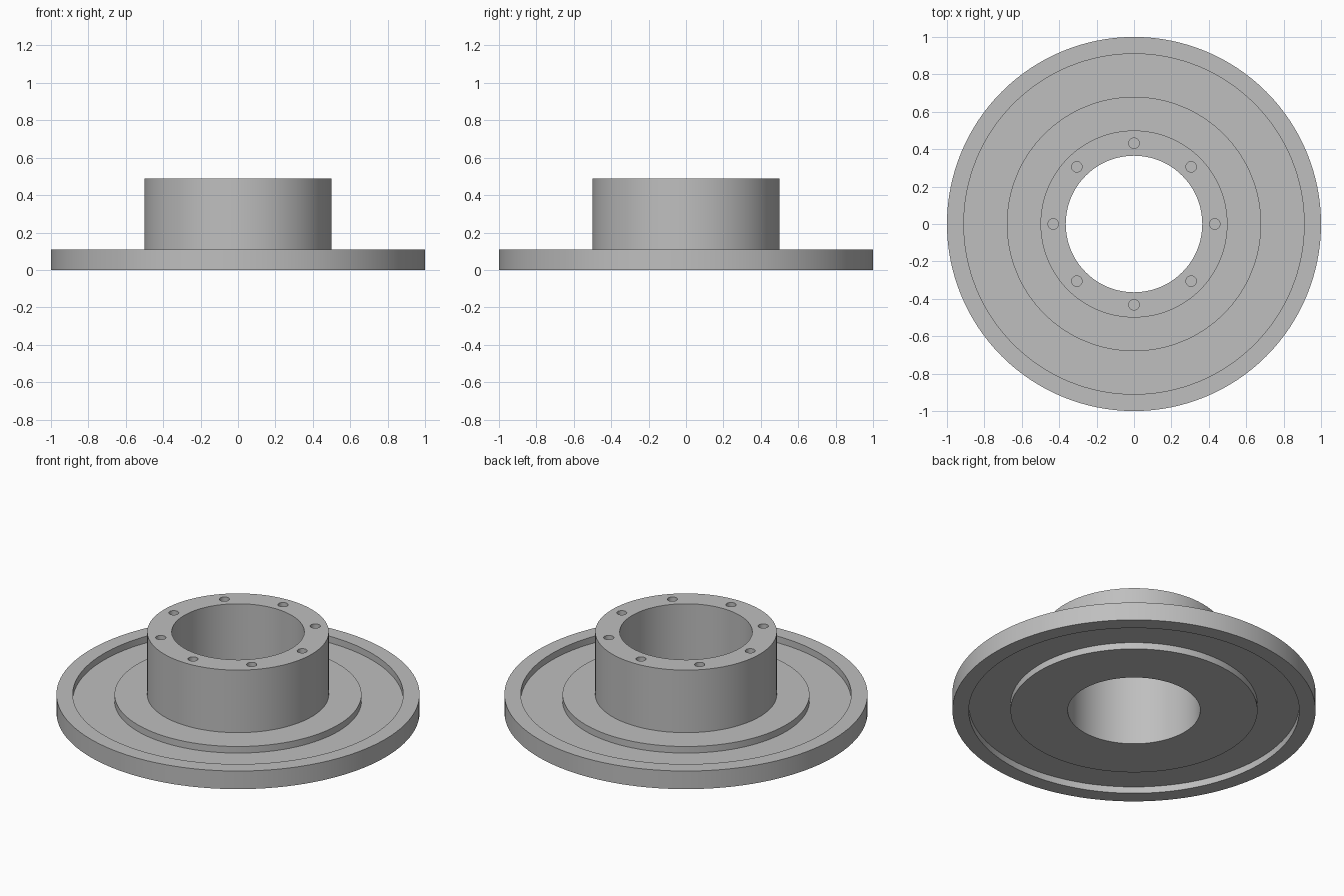
import bpy
import bmesh
from math import cos, sin, pi, radians

cube = bpy.data.objects.get("Cube")
if cube:
    bpy.data.objects.remove(cube, do_unlink=True)

SEGMENTS = 128
HOLES = 8
HOLE_CIRCLE, HOLE_RADIUS, HOLE_DEPTH = 0.432, 0.028, 0.12
BORE, HUB, BOSS, RECESS, RIM = 0.365, 0.5, 0.68, 0.91, 1.0
WEB_LOW, WEB_HIGH, PLATE, TOP = 0.04, 0.07, 0.11, 0.49

metal = bpy.data.materials.new("plain grey metal")
metal.use_nodes = True
grey = (0.52, 0.52, 0.52, 1)
metal.diffuse_color = grey
metal.node_tree.nodes["Principled BSDF"].inputs["Base Color"].default_value = grey


def mesh_object(name, bm):
    bmesh.ops.recalc_face_normals(bm, faces=bm.faces)
    mesh = bpy.data.meshes.new(name)
    bm.to_mesh(mesh)
    bm.free()
    obj = bpy.data.objects.new(name, mesh)
    bpy.context.collection.objects.link(obj)
    obj.data.materials.append(metal)
    return obj


def lathe(name, profile):
    """Revolve a closed (radius, height) outline around the z axis."""
    bm = bmesh.new()
    rings = []
    for i in range(SEGMENTS):
        a = 2 * pi * i / SEGMENTS
        rings.append([bm.verts.new((r * cos(a), r * sin(a), z)) for r, z in profile])
    for i, ring in enumerate(rings):
        following = rings[(i + 1) % SEGMENTS]
        for j in range(len(profile)):
            k = (j + 1) % len(profile)
            bm.faces.new((ring[j], following[j], following[k], ring[k]))
    return mesh_object(name, bm)


# Flange with a raised hub, a through bore and a groove on both faces
flange = lathe("flanged_hub", [
    (BORE, 0), (BOSS, 0), (BOSS, WEB_LOW), (RECESS, WEB_LOW), (RECESS, 0),
    (RIM, 0), (RIM, PLATE), (RECESS, PLATE), (RECESS, WEB_HIGH),
    (BOSS, WEB_HIGH), (BOSS, PLATE), (HUB, PLATE), (HUB, TOP), (BORE, TOP),
])

# Ring of blind bolt holes in the hub's top face
bm = bmesh.new()
for i in range(HOLES):
    a = 2 * pi * i / HOLES
    pin = bmesh.ops.create_cone(bm, cap_ends=True, segments=24, radius1=HOLE_RADIUS,
                                radius2=HOLE_RADIUS, depth=2 * HOLE_DEPTH)
    bmesh.ops.translate(bm, verts=pin["verts"],
                        vec=(HOLE_CIRCLE * cos(a), HOLE_CIRCLE * sin(a), TOP))
cutter = mesh_object("bolt_hole_cutter", bm)
cutter.hide_render = True

cut = flange.modifiers.new("bolt_holes", "BOOLEAN")
cut.operation = "DIFFERENCE"
cut.solver = "EXACT"
cut.object = cutter

bpy.ops.object.select_all(action="DESELECT")
flange.select_set(True)
bpy.context.view_layer.objects.active = flange
bpy.ops.object.modifier_apply(modifier=cut.name)
bpy.data.objects.remove(cutter, do_unlink=True)
bpy.ops.object.shade_smooth_by_angle(angle=radians(30))
